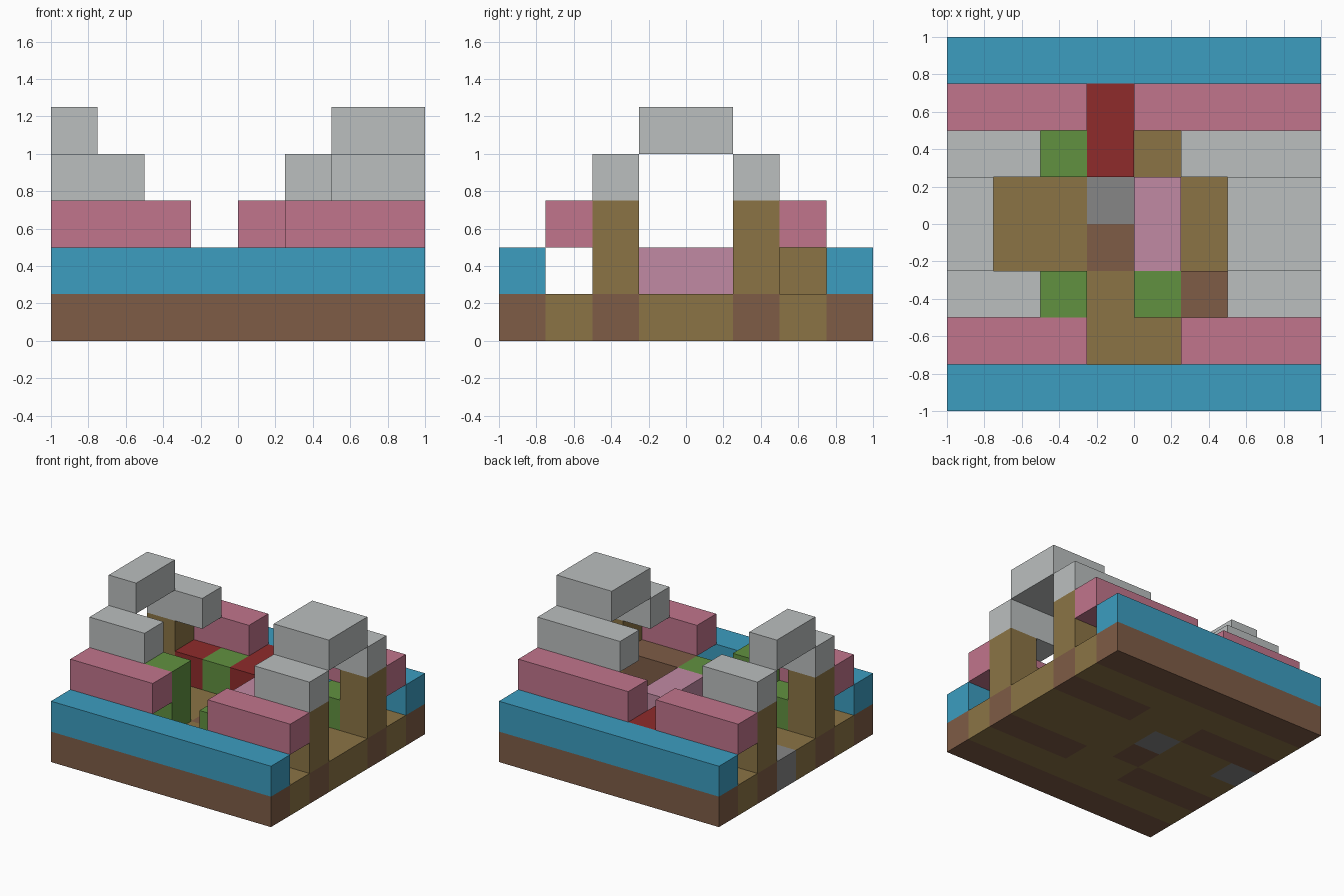
import bpy
import bmesh
import math

if "Cube" in bpy.data.objects:
    bpy.data.objects.remove(bpy.data.objects["Cube"], do_unlink=True)

U = 0.25  # block size; the model is an 8 x 8 block grid


def linear(c):
    c /= 255
    return c / 12.92 if c <= 0.04045 else ((c + 0.055) / 1.055) ** 2.4


def material(name, rgb):
    m = bpy.data.materials.new(name)
    m.use_nodes = True
    color = [linear(c) for c in rgb] + [1]
    m.diffuse_color = color
    bsdf = next(n for n in m.node_tree.nodes if n.type == 'BSDF_PRINCIPLED')
    bsdf.inputs["Base Color"].default_value = color
    return m


blue = material("blue", (60, 157, 192))
rose = material("rose", (193, 117, 140))
pale_pink = material("pale pink", (193, 138, 163))
light_gray = material("light gray", (187, 191, 191))
stone = material("stone gray", (134, 134, 134))
tan = material("tan", (139, 116, 69))
brown = material("brown", (126, 92, 70))
red = material("red", (143, 43, 43))
green = material("green", (97, 145, 64))


def add_object(name, bm, mats):
    mesh = bpy.data.meshes.new(name)
    bmesh.ops.recalc_face_normals(bm, faces=bm.faces)
    bm.to_mesh(mesh)
    bm.free()
    for m in mats:
        mesh.materials.append(m)
    ob = bpy.data.objects.new(name, mesh)
    bpy.context.collection.objects.link(ob)


def block(name, mat, col, row, layer, size=(1, 1, 1)):
    """Box given by its lowest grid cell and its size in blocks."""
    bm = bmesh.new()
    bmesh.ops.create_cube(bm, size=1)
    cell = (col - 4, row - 4, layer)
    for v in bm.verts:
        v.co = [(c + (p + 0.5) * s) * U for c, p, s in zip(cell, v.co, size)]
    add_object(name, bm, [mat])


def floor_index(col, row):
    """Colour slot of a floor cell: tan, brown or stone."""
    if row == 4 and col in (0, 3):
        return 2
    border = row in (0, 7)
    beds = row in (2, 5) and col not in (3, 4)
    return 1 if border or beds or (col, row) == (3, 3) else 0


# Floor slab with coloured cells
bm = bmesh.new()
bmesh.ops.create_grid(bm, x_segments=8, y_segments=8, size=1)
top = bmesh.ops.extrude_face_region(bm, geom=bm.faces[:])["geom"]
for v in top:
    if isinstance(v, bmesh.types.BMVert):
        v.co.z = U
for f in bm.faces:
    c = f.calc_center_median()
    col, row = (min(7, max(0, math.floor((p + 1) / U))) for p in (c.x, c.y))
    f.material_index = floor_index(col, row)
add_object("floor", bm, [tan, brown, stone])

# Eaves along front and back
block("front_eave", blue, 0, 0, 1, (8, 1, 1))
block("back_eave", blue, 0, 7, 1, (8, 1, 1))

# Second roof tier
block("front_tier_right", rose, 0, 1, 2, (3, 1, 1))
block("front_tier_left", rose, 5, 1, 2, (3, 1, 1))
block("back_tier_right", rose, 0, 6, 2, (3, 1, 1))
block("back_tier_left", rose, 4, 6, 2, (4, 1, 1))

# Third roof tier
block("front_upper_right", light_gray, 0, 2, 3, (2, 1, 1))
block("front_upper_left", light_gray, 6, 2, 3, (2, 1, 1))
block("back_upper_right", light_gray, 0, 5, 3, (2, 1, 1))
block("back_upper_left", light_gray, 5, 5, 3, (3, 1, 1))

# Ridge remains
block("ridge_right", light_gray, 0, 3, 4, (1, 2, 1))
block("ridge_left", light_gray, 6, 3, 4, (2, 2, 1))

# Corner posts
for col, side in ((0, "right"), (7, "left")):
    for row, end in ((2, "front"), (5, "back")):
        block(f"{end}_{side}_post", tan, col, row, 1, (1, 1, 2))

# Furniture and plants inside
block("table", pale_pink, 4, 3, 1, (1, 2, 1))
block("red_bench", red, 3, 5, 1, (1, 2, 1))
block("red_seat", red, 1, 5, 1)
block("brown_chest", brown, 5, 2, 1, (2, 1, 1))
block("tall_bush", green, 2, 2, 1, (1, 1, 2))
block("back_support", tan, 4, 6, 1)
for name, col, row in (("table_bush", 4, 2), ("bench_bush", 2, 5),
                       ("back_bush", 6, 5), ("front_bush", 1, 2)):
    block(name, green, col, row, 1)
